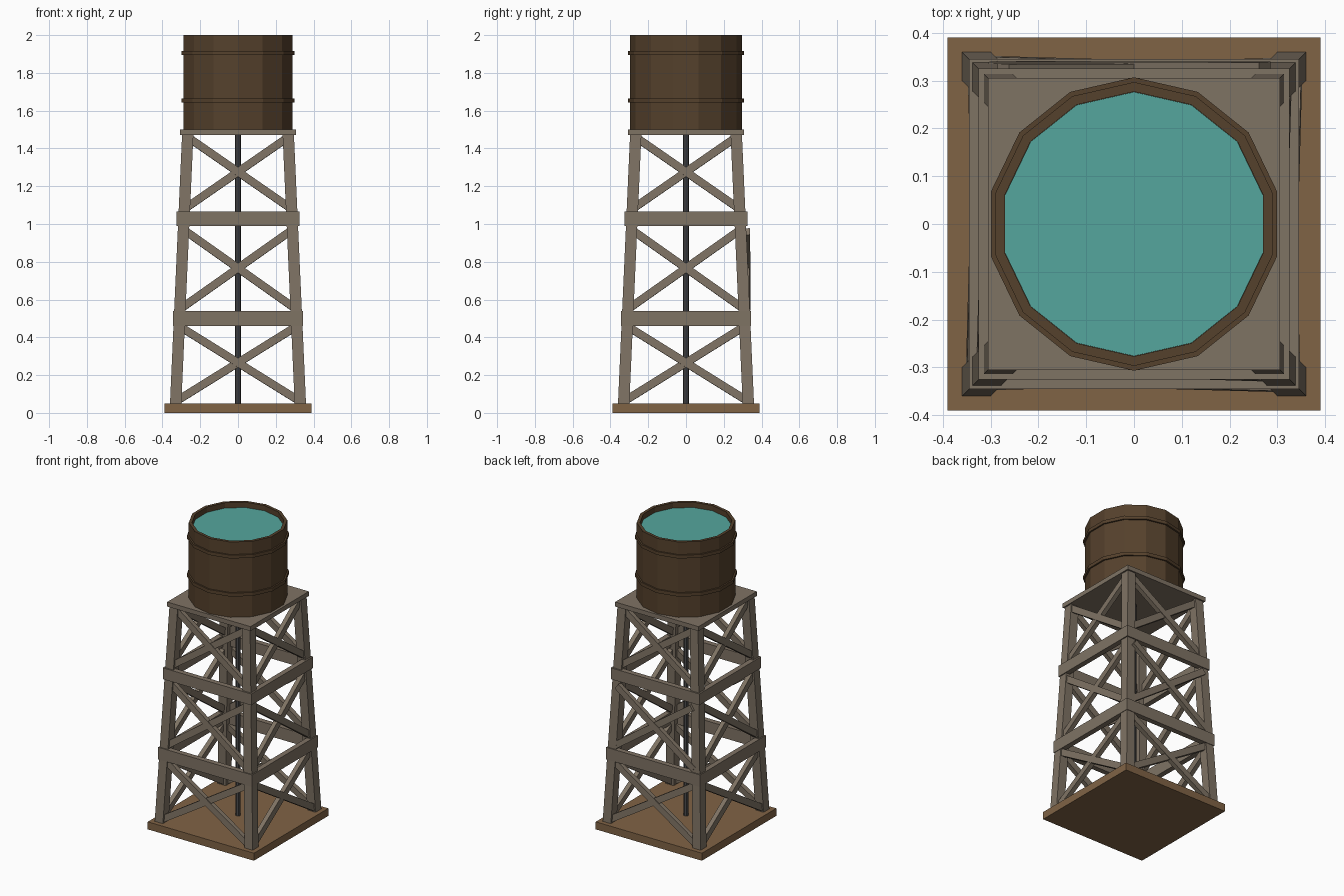
import bpy, math
from mathutils import Vector, Matrix

if "Cube" in bpy.data.objects:
    bpy.data.objects.remove(bpy.data.objects["Cube"])


def material(name, hexcol):
    lin = [((c / 255 + 0.055) / 1.055) ** 2.4 for c in bytes.fromhex(hexcol)]
    m = bpy.data.materials.new(name)
    m.diffuse_color = (*lin, 1)
    m.use_nodes = True
    m.node_tree.nodes["Principled BSDF"].inputs["Base Color"].default_value = m.diffuse_color
    return m


EARTH = material("base_brown", "806345")
TIMBER = material("weathered_timber", "7f7364")
BARREL = material("dark_tank_wood", "55412c")
WATER = material("teal_water", "55a69d")
METAL = material("pipe_grey", "4c4c4d")


def mesh_object(name, verts, faces, mat):
    me = bpy.data.meshes.new(name)
    me.from_pydata([tuple(v) for v in verts], [], faces)
    me.materials.append(mat)
    ob = bpy.data.objects.new(name, me)
    bpy.context.collection.objects.link(ob)
    return ob


BOX = [(3, 2, 1, 0), (4, 5, 6, 7), (0, 1, 5, 4), (1, 2, 6, 5), (2, 3, 7, 6), (3, 0, 4, 7)]
SQUARE = [(-1, -1), (1, -1), (1, 1), (-1, 1)]


def box(name, lo, hi, mat, rot=Matrix()):
    v = [Vector(((hi if x > 0 else lo)[0], (hi if y > 0 else lo)[1], z))
         for z in (lo[2], hi[2]) for x, y in SQUARE]
    return mesh_object(name, [rot @ p for p in v], BOX, mat)


def lathe(name, profile, mat, sides, closed=False):
    """Spin (radius, z) points round z; open profiles get end caps."""
    verts = [(r * math.sin(2 * math.pi * k / sides), -r * math.cos(2 * math.pi * k / sides), z)
             for r, z in profile for k in range(sides)]
    n = len(profile)
    faces = []
    for i in range(n if closed else n - 1):
        a, b = i * sides, (i + 1) % n * sides
        faces += [(a + k, a + (k + 1) % sides, b + (k + 1) % sides, b + k) for k in range(sides)]
    if not closed:
        faces.append(tuple(reversed(range(sides))))
        faces.append(tuple(range((n - 1) * sides, n * sides)))
    return mesh_object(name, verts, faces, mat)


Z0, Z1 = 0.05, 1.475
LEG = 0.06


def outer(z):
    """Outer half width of the tapering legs at height z."""
    return 0.36 + (0.296 - 0.36) * (z - Z0) / (Z1 - Z0)


def beam(name, a, b, width, thick, normal, mat, rot):
    d = (b - a).normalized()
    side = normal.cross(d).normalized() * width / 2
    nn = d.cross(side).normalized() * thick / 2
    v = [p + side * x + nn * y for p in (a, b) for x, y in SQUARE]
    return mesh_object(name, [rot @ p for p in v], BOX, mat)


# base slab and platform under the tank
box("base_slab", (-0.39, -0.39, 0), (0.39, 0.39, 0.05), EARTH)
box("tank_platform", (-0.306, -0.306, 1.47), (0.306, 0.306, 1.5), TIMBER)

# four tapering corner legs
for sx, sy in SQUARE:
    v = []
    for z in (Z0, Z1):
        c = outer(z) - LEG / 2
        v += [(sx * c + x * LEG / 2, sy * c + y * LEG / 2, z) for x, y in SQUARE]
    mesh_object("corner_leg", v, BOX, TIMBER)

# girts and cross braces, repeated on the four sides
panels = [(0.07, 0.45), (0.56, 0.96), (1.09, 1.45)]
lean = Vector((0, -1, (0.36 - 0.296) / (Z1 - Z0))).normalized()
for i, side in enumerate(("front", "right", "back", "left")):
    rot = Matrix.Rotation(i * math.pi / 2, 4, "Z")
    for half, lo, hi in ((0.345, 0.46, 0.54), (0.325, 0.99, 1.065)):
        # butt joint: side girts stop short of the front and back ones
        hx = half if i % 2 == 0 else half - 0.035
        box(side + "_girt", (-hx, -half, lo), (hx, -half + 0.035, hi), TIMBER, rot)
    for j, (lo, hi) in enumerate(panels):
        # the middle back braces stand slightly proud of the legs
        proud = 0.028 if (side == "back" and j == 1) else 0
        xl, xh = outer(lo) - LEG + 0.015, outer(hi) - LEG + 0.015
        for s in (-1, 1):
            inset = 0.025 + 0.002 * s
            a = Vector((-s * xl, -(outer(lo) - inset + proud * 0.4), lo))
            b = Vector((s * xh, -(outer(hi) - inset + proud), hi))
            beam(side + "_cross_brace", a, b, 0.042, 0.03, lean, TIMBER, rot)

# central water pipe
lathe("water_pipe", [(0.015, 0.05), (0.015, 1.47)], METAL, 8)

# fourteen sided open tank with hoops and water
lathe("tank_wall", [(0.297, 1.5), (0.297, 2.0), (0.277, 2.0), (0.277, 1.95)], BARREL, 14)
for lo, hi in ((1.642, 1.665), (1.895, 1.917)):
    lathe("tank_hoop", [(0.307, lo), (0.307, hi), (0.29, hi), (0.29, lo)], BARREL, 14, True)
lathe("water_surface", [(0.2765, 1.952), (0.2765, 1.965)], WATER, 14)
